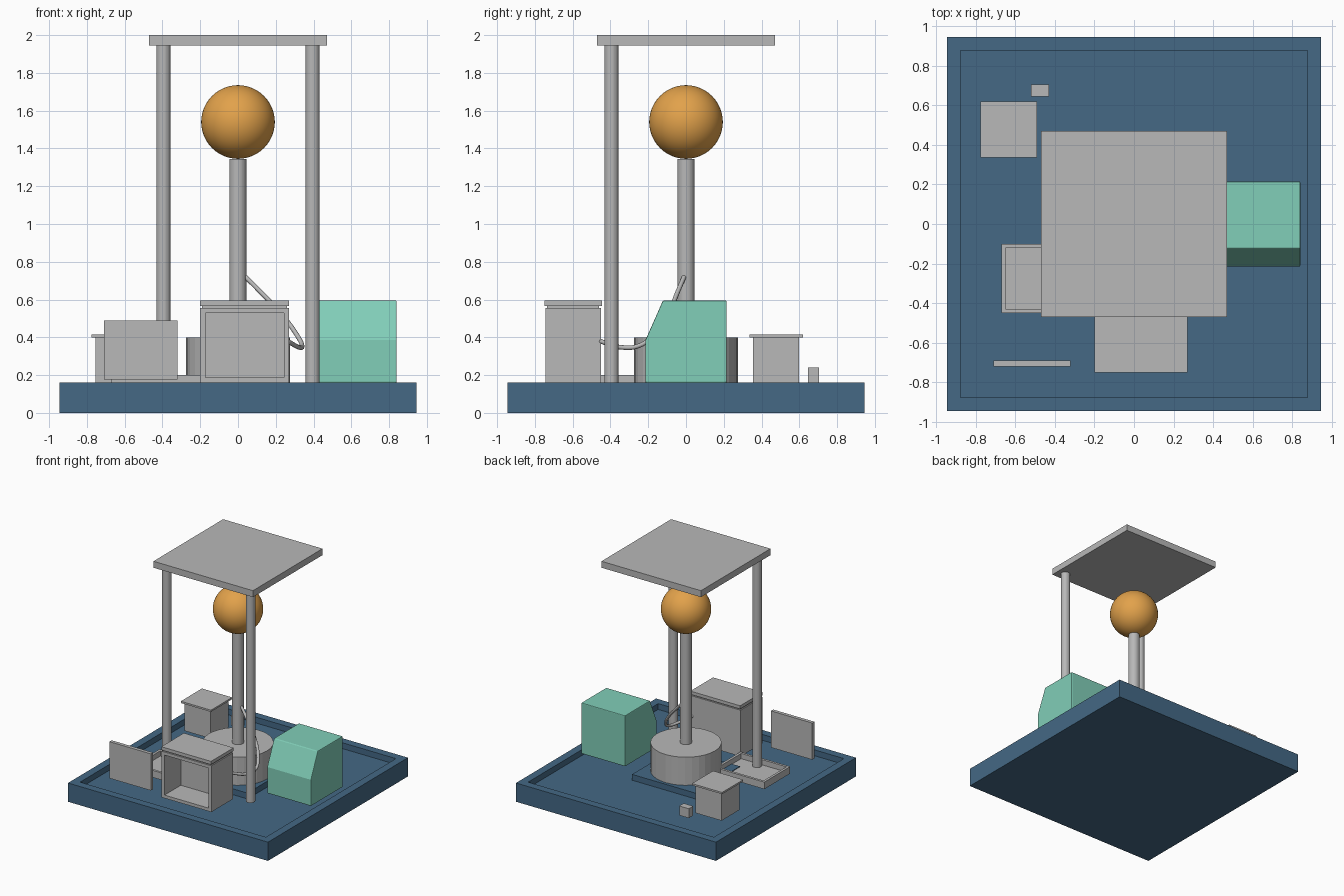
import bpy, bmesh, math
from mathutils import Vector

if "Cube" in bpy.data.objects:
    bpy.data.objects.remove(bpy.data.objects["Cube"])


def material(name, rgb):
    m = bpy.data.materials.new(name)
    m.diffuse_color = (*rgb, 1)
    m.use_nodes = True
    m.node_tree.nodes["Principled BSDF"].inputs["Base Color"].default_value = m.diffuse_color
    return m


GREY = material("grey", (0.48, 0.48, 0.48))
BLUE = material("slate blue", (0.058, 0.14, 0.235))
MINT = material("mint green", (0.22, 0.62, 0.48))
ORANGE = material("orange", (0.76, 0.36, 0.07))


def finish(name, bm, mat):
    bmesh.ops.recalc_face_normals(bm, faces=bm.faces)
    me = bpy.data.meshes.new(name)
    bm.to_mesh(me)
    bm.free()
    me.materials.append(mat)
    ob = bpy.data.objects.new(name, me)
    bpy.context.collection.objects.link(ob)
    return ob


def box_mesh(x, y, z):
    bm = bmesh.new()
    bmesh.ops.create_cube(bm, size=1)
    for v in bm.verts:
        v.co = Vector([(r[0] + r[1]) / 2 + c * (r[1] - r[0])
                       for c, r in zip(v.co, (x, y, z))])
    return bm


def box(name, x, y, z, mat=GREY):
    return finish(name, box_mesh(x, y, z), mat)


def hollow_box(name, x, y, z, direction, wall, depth, mat=GREY):
    """Box with one side inset and pushed inwards."""
    bm = box_mesh(x, y, z)
    bm.normal_update()
    d = Vector(direction)
    face = max(bm.faces, key=lambda f: f.normal.dot(d))
    bmesh.ops.inset_region(bm, faces=[face], thickness=wall)
    new = bmesh.ops.extrude_discrete_faces(bm, faces=[face])["faces"][0]
    for v in new.verts:
        v.co -= d * depth
    return finish(name, bm, mat)


def cylinder(name, x, y, z0, z1, r, sides=32, mat=GREY):
    bm = bmesh.new()
    bmesh.ops.create_cone(bm, cap_ends=True, segments=sides,
                          radius1=r, radius2=r, depth=z1 - z0)
    bmesh.ops.translate(bm, verts=bm.verts, vec=(x, y, (z0 + z1) / 2))
    return finish(name, bm, mat)


# Base with a raised rim, and the pad under the drum
hollow_box("base", (-.945, .945), (-.945, .945), (0, .16), (0, 0, 1), .095, .05, BLUE)
box("drum_pad", (-.3, .3), (-.3, .3), (.10, .16), BLUE)

# Drum, pole and ball in the middle
cylinder("drum", 0, 0, .16, .40, .275)
cylinder("pole", 0, 0, .40, 1.345, .045)
bm = bmesh.new()
bmesh.ops.create_uvsphere(bm, u_segments=48, v_segments=24, radius=.195)
bmesh.ops.translate(bm, verts=bm.verts, vec=(0, 0, 1.54))
for f in bm.faces:
    f.smooth = True
finish("ball", bm, ORANGE)

# Canopy on two posts
box("canopy", (-.47, .47), (-.47, .47), (1.945, 2))
for side, label in ((-1, "left"), (1, "right")):
    cylinder(label + "_post", side * .395, -.395, .155, 1.945, .037)

# Open cabinet with a lid
hollow_box("cabinet", (-.2, .27), (-.745, -.45), (.16, .555), (0, -1, 0), .038, .22)
box("cabinet_lid_seam", (-.19, .26), (-.735, -.46), (.555, .57))
box("cabinet_lid", (-.2, .27), (-.75, -.445), (.567, .595))

# Shallow tray on the left
hollow_box("tray", (-.67, -.2), (-.45, -.1), (.14, .2), (0, 0, 1), .03, .045)

# Upright board
box("board", (-.71, -.32), (-.72, -.69), (.177, .49))

# Small table and block at the back
box("table_body", (-.755, -.51), (.355, .598), (.16, .40))
box("table_top", (-.775, -.49), (.335, .62), (.40, .415))
box("small_block", (-.52, -.43), (.645, .705), (.16, .24))

# Mint housing with sloped front, extruded from a side profile
profile = [(-.215, .16), (.215, .16), (.215, .595), (-.122, .595), (-.215, .385)]
bm = bmesh.new()
face = bm.faces.new([bm.verts.new((.425, y, z)) for y, z in profile])
ext = bmesh.ops.extrude_face_region(bm, geom=[face])["geom"]
bmesh.ops.translate(bm, vec=(.415, 0, 0),
                    verts=[g for g in ext if isinstance(g, bmesh.types.BMVert)])
housing = finish("housing", bm, MINT)
bev = housing.modifiers.new("soft_edges", "BEVEL")
bev.width = .006
bev.segments = 2

# Hose from the pole to the cabinet
path = [(.04, -.01, .72), (.11, -.04, .65), (.22, -.09, .535), (.31, -.17, .415),
        (.34, -.25, .355), (.32, -.35, .348), (.27, -.44, .375), (.235, -.48, .39)]
cu = bpy.data.curves.new("hose", "CURVE")
cu.dimensions = "3D"
cu.bevel_depth = .012
cu.bevel_resolution = 3
cu.resolution_u = 6
cu.use_fill_caps = True
sp = cu.splines.new("BEZIER")
sp.bezier_points.add(len(path) - 1)
for p, co in zip(sp.bezier_points, path):
    p.co = co
    p.handle_left_type = p.handle_right_type = "AUTO"
cu.materials.append(GREY)
bpy.context.collection.objects.link(bpy.data.objects.new("hose", cu))
